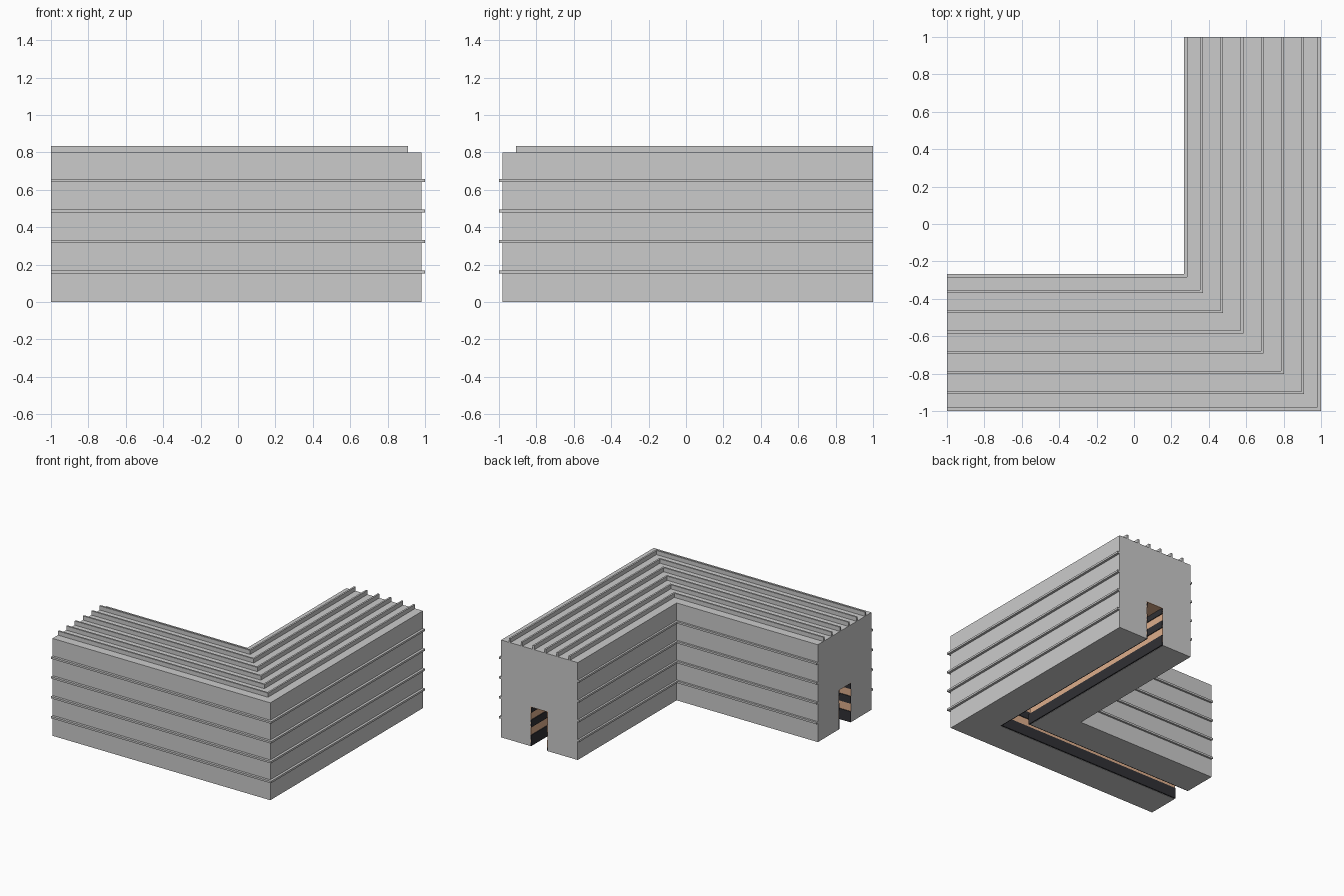
import bpy, bmesh

if "Cube" in bpy.data.objects:
    bpy.data.objects.remove(bpy.data.objects["Cube"])

# Corner track: every part is a cross-section swept along a mitred L path.
# A profile point (o, z) lies o units outwards from the centre axes, at height z.
OUT, INN, H = 0.98, 0.284, 0.80          # body walls and height
S_OUT, S_IN, S_TOP = 0.715, 0.553, 0.325  # slot walls and ceiling


def material(name, colour):
    m = bpy.data.materials.new(name)
    m.diffuse_color = colour
    m.use_nodes = True
    m.node_tree.nodes["Principled BSDF"].inputs["Base Color"].default_value = m.diffuse_color
    return m


def sweep(name, profiles, mat=None):
    bm = bmesh.new()
    for prof in profiles:
        rings = [[bm.verts.new(f(o, z)) for o, z in prof] for f in (
            lambda o, z: (-1, -o, z),
            lambda o, z: (o, -o, z),
            lambda o, z: (o, 1, z))]
        n = len(prof)
        for a, b in zip(rings, rings[1:]):
            for i in range(n):
                j = (i + 1) % n
                bm.faces.new((a[i], a[j], b[j], b[i]))
        bm.faces.new(rings[0])
        bm.faces.new(rings[-1][::-1])
    bmesh.ops.recalc_face_normals(bm, faces=bm.faces)
    me = bpy.data.meshes.new(name)
    bm.to_mesh(me)
    bm.free()
    ob = bpy.data.objects.new(name, me)
    bpy.context.collection.objects.link(ob)
    if mat:
        me.materials.append(mat)
    return ob


def rect(o0, o1, z0, z1):
    return [(o0, z0), (o1, z0), (o1, z1), (o0, z1)]


copper = material("copper", (0.72, 0.42, 0.26, 1))
black = material("black", (0.03, 0.03, 0.035, 1))

# Housing with a slot open at the bottom
sweep("housing", [[(OUT, 0), (OUT, H), (INN, H), (INN, 0),
                   (S_IN, 0), (S_IN, S_TOP), (S_OUT, S_TOP), (S_OUT, 0)]])

# Fins on the top
sweep("top_fins", [rect(c - 0.007, c + 0.007, H - 0.005, 0.834)
                   for c in (0.361 + 0.1083 * i for i in range(6))])

# Ribs on the outer and inner walls
rib_z = [0.16 + 0.163 * i for i in range(4)]
sweep("outer_ribs", [rect(OUT - 0.005, 1.0, z - 0.008, z + 0.008) for z in rib_z])
sweep("inner_ribs", [rect(0.268, INN + 0.005, z - 0.008, z + 0.008) for z in rib_z])

# Copper lining of the slot
t = 0.004
sweep("copper_lining", [[(S_OUT, 0.03), (S_OUT, S_TOP), (S_IN, S_TOP), (S_IN, 0.03),
                         (S_IN + t, 0.03), (S_IN + t, S_TOP - t),
                         (S_OUT - t, S_TOP - t), (S_OUT - t, 0.03)]], copper)

# Black insulating strips, leaving copper bands between them
bands = [(0.002, 0.09), (0.155, 0.215), (0.275, S_TOP - t)]
w = 0.01
sweep("insulators", [rect(a, b, z0, z1) for z0, z1 in bands
                     for a, b in ((S_IN, S_IN + w), (S_OUT - w, S_OUT))], black)
